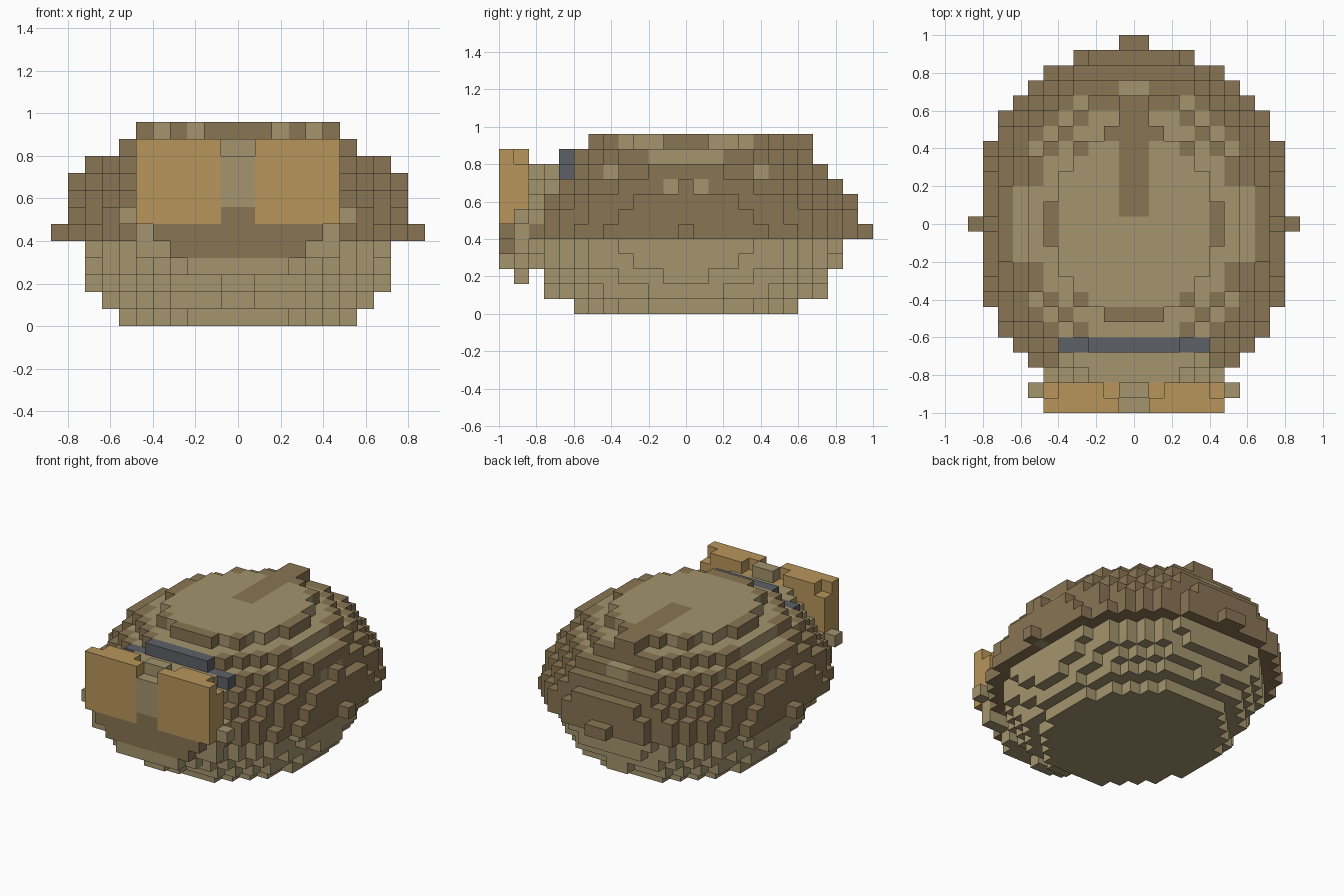
import bpy, bmesh
from mathutils import Vector

if "Cube" in bpy.data.objects:
    bpy.data.objects.remove(bpy.data.objects["Cube"])

S = 0.08          # cube size
cells = {}        # (i, j, k) -> part; centres at ((i+.5)S, jS, (k+.5)S)


def centre(c):
    return Vector(((c[0] + 0.5) * S, c[1] * S, (c[2] + 0.5) * S))


def fill(part, test):
    """Fill every grid cell whose centre passes the test, mirrored in x."""
    for i in range(11):
        for j in range(-12, 13):
            for k in range(12):
                if test(*centre((i, j, k))):
                    cells[(i, j, k)] = part
                    cells[(-1 - i, j, k)] = part


def ellipsoid(part, c, coef, zmin=0.0):
    fill(part, lambda x, y, z: z > zmin and coef[0] * x * x
         + coef[1] * (y - c[0]) ** 2 + coef[2] * (z - c[1]) ** 2 <= 1.0)


def box(part, x0, x1, y0, y1, z0, z1):
    fill(part, lambda x, y, z: x0 < x < x1 and y0 < y < y1 and z0 < z < z1)


# domed shell, then the lighter body that shows through it
ellipsoid("shell", (0, 0.44), (1.416, 1.08, 3.1), 0.4)
ellipsoid("body", (0, 0.44), (1.72, 1.31, 3.04))

# ridge along the top of the back
box("back_ridge", 0, 0.08, 0.04, 0.68, 0.88, 0.96)

# neck and head
box("neck", 0, 0.40, -0.76, -0.68, 0.40, 0.72)
box("neck", 0, 0.32, -0.76, -0.68, 0.72, 0.80)
ellipsoid("head", (-0.88, 0.52), (1 / 0.524**2, 1 / 0.15**2, 1 / 0.324**2))

# mouth
box("mouth", 0, 0.40, -1, -0.92, 0.40, 0.48)
box("mouth", 0, 0.32, -1, -0.92, 0.32, 0.40)
box("mouth", 0, 0.08, -1, -0.92, 0.48, 0.56)

# square eyes
box("eyes", 0.08, 0.48, -1, -0.92, 0.48, 0.88)
box("eyes", 0.08, 0.48, -0.92, -0.84, 0.56, 0.80)
box("eyes", 0.16, 0.40, -0.92, -0.84, 0.56, 0.88)

# dark strap behind the head
box("strap", 0, 0.40, -0.68, -0.60, 0.72, 0.80)
box("strap", 0, 0.24, -0.68, -0.60, 0.72, 0.88)


def material(name, rgb):
    m = bpy.data.materials.new(name)
    m.diffuse_color = [(v / 255) ** 2.2 for v in rgb] + [1]
    m.use_nodes = True
    m.node_tree.nodes["Principled BSDF"].inputs["Base Color"].default_value = m.diffuse_color
    return m


tan = material("tan", (162, 147, 110))
brown = material("brown", (135, 116, 84))
gold = material("gold", (182, 148, 91))
slate = material("slate", (93, 96, 102))
mats = {"shell": brown, "body": tan, "back_ridge": brown, "neck": tan,
        "head": tan, "mouth": brown, "eyes": gold, "strap": slate}

# one object per part, keeping only the exposed cube faces
for part, mat in mats.items():
    bm = bmesh.new()
    for c, p in cells.items():
        if p != part:
            continue
        for axis in range(3):
            for sign in (-1, 1):
                n = list(c)
                n[axis] += sign
                if tuple(n) in cells:
                    continue
                d, u, v = Vector(), Vector(), Vector()
                d[axis] = sign * S / 2
                u[(axis + 1) % 3] = S / 2
                v[(axis + 2) % 3] = sign * S / 2
                o = centre(c) + d
                bm.faces.new([bm.verts.new(o + q) for q in
                              (-u - v, u - v, u + v, -u + v)])
    bmesh.ops.remove_doubles(bm, verts=bm.verts, dist=0.001)
    bmesh.ops.dissolve_limit(bm, angle_limit=0.01, verts=bm.verts, edges=bm.edges)
    me = bpy.data.meshes.new(part)
    bm.to_mesh(me)
    bm.free()
    me.materials.append(mat)
    bpy.context.collection.objects.link(bpy.data.objects.new(part, me))
